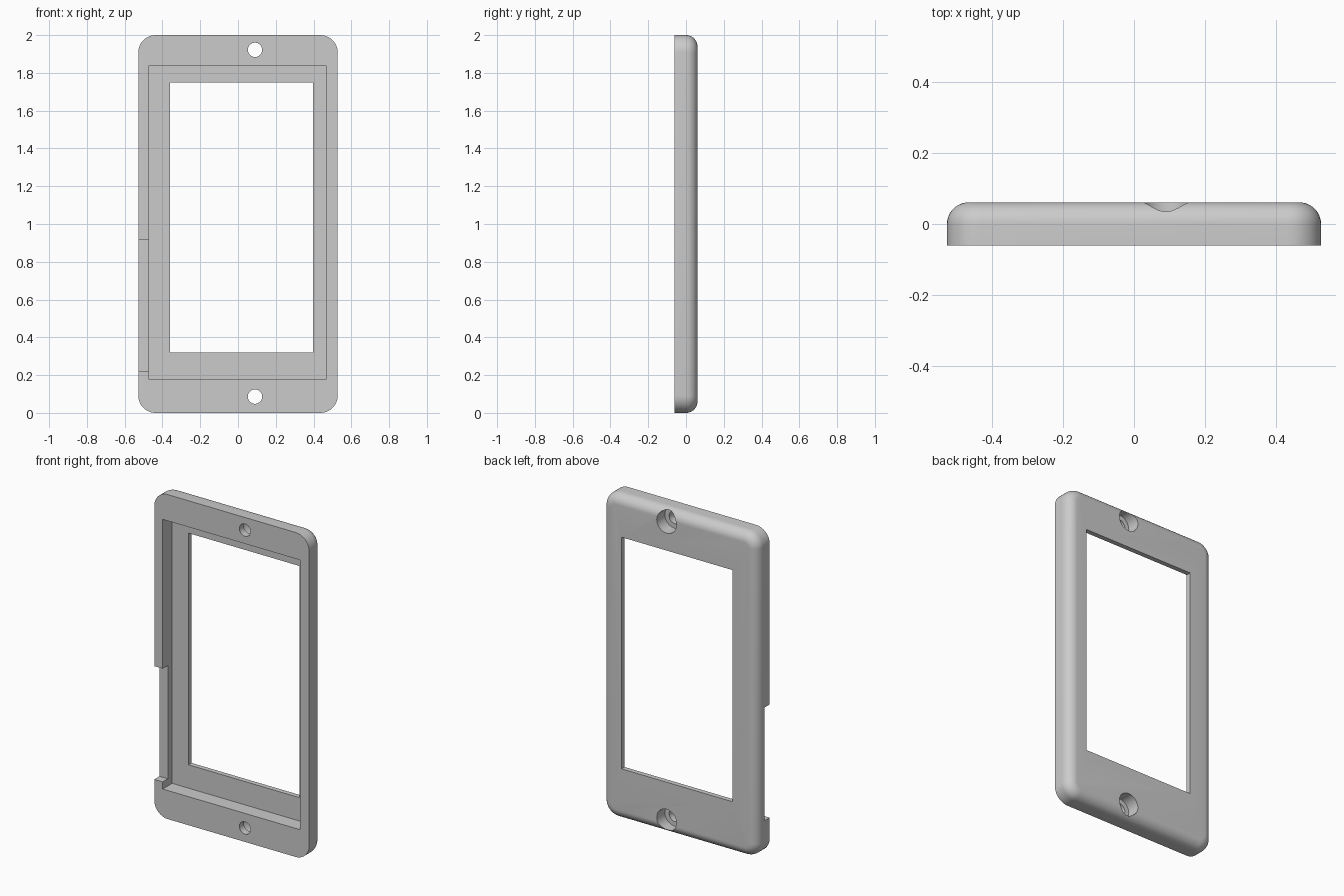
import bpy, bmesh
from math import pi, sin, cos

if "Cube" in bpy.data.objects:
    bpy.data.objects.remove(bpy.data.objects["Cube"])

HALF_W, HALF_D, HEIGHT = 0.528, 0.061, 2.0
CORNER, FILLET = 0.092, 0.061
STEPS = 10

grey = bpy.data.materials.new("plain grey")
grey.use_nodes = True
colour = (0.6, 0.6, 0.6, 1)
grey.diffuse_color = colour
grey.node_tree.nodes["Principled BSDF"].inputs["Base Color"].default_value = colour


def finish(name, bm):
    bmesh.ops.recalc_face_normals(bm, faces=bm.faces)
    mesh = bpy.data.meshes.new(name)
    bm.to_mesh(mesh)
    bm.free()
    mesh.materials.append(grey)
    obj = bpy.data.objects.new(name, mesh)
    bpy.context.collection.objects.link(obj)
    return obj


def outline(bm, inset, y):
    """Rounded rectangle in the xz plane, shrunk by inset."""
    radius = CORNER - inset
    ring = []
    for quarter, (sx, sz) in enumerate([(1, 1), (-1, 1), (-1, -1), (1, -1)]):
        cx = sx * (HALF_W - CORNER)
        cz = HEIGHT / 2 + sz * (HEIGHT / 2 - CORNER)
        for i in range(STEPS + 1):
            a = (quarter + i / STEPS) * pi / 2
            ring.append(bm.verts.new((cx + radius * cos(a), y, cz + radius * sin(a))))
    return ring


def block(x0, x1, y0, y1, z0, z1):
    bm = bmesh.new()
    bmesh.ops.create_cube(bm, size=1)
    for v in bm.verts:
        v.co.x = x1 if v.co.x > 0 else x0
        v.co.y = y1 if v.co.y > 0 else y0
        v.co.z = z1 if v.co.z > 0 else z0
    return finish("cutter", bm)


def drill(x, z, radius, y0, y1):
    bm = bmesh.new()
    rings = [[bm.verts.new((x + radius * cos(2 * pi * i / 40), y, z + radius * sin(2 * pi * i / 40)))
              for i in range(40)] for y in (y0, y1)]
    for ring in rings:
        bm.faces.new(ring)
    for i in range(40):
        j = (i + 1) % 40
        bm.faces.new((rings[0][i], rings[0][j], rings[1][j], rings[1][i]))
    return finish("cutter", bm)


# Plate with rounded corners and a filleted back edge
bm = bmesh.new()
rings = [outline(bm, 0, -HALF_D)]
for i in range(STEPS + 1):
    t = i / STEPS * pi / 2
    rings.append(outline(bm, FILLET * (1 - cos(t)), HALF_D - FILLET + FILLET * sin(t)))
for low, high in zip(rings, rings[1:]):
    for i in range(len(low)):
        j = (i + 1) % len(low)
        bm.faces.new((low[i], low[j], high[j], high[i]))
bm.faces.new(rings[0])
bm.faces.new(rings[-1])
frame = finish("screen_frame", bm)

# Screen pocket, window opening and side cable notch
cutters = [
    block(-0.471, 0.465, -0.2, 0.031, 0.176, 1.838),
    block(-0.36, 0.397, -0.2, 0.2, 0.32, 1.748),
    block(-0.7, -0.44, -0.2, -0.011, 0.22, 0.918),
]
# Screw holes, counterbored from the back
for z in (0.086, 1.922):
    cutters.append(drill(0.09, z, 0.038, -0.2, 0.2))
    cutters.append(drill(0.09, z, 0.067, -0.018, 0.2))

for cutter in cutters:
    cutter.hide_render = True
    cut = frame.modifiers.new("cut", "BOOLEAN")
    cut.operation, cut.solver, cut.object = "DIFFERENCE", "EXACT", cutter

# Bake the cuts and drop the helpers
graph = bpy.context.evaluated_depsgraph_get()
frame.data = bpy.data.meshes.new_from_object(frame.evaluated_get(graph))
frame.modifiers.clear()
for cutter in cutters:
    bpy.data.objects.remove(cutter)

for obj in bpy.context.selected_objects:
    obj.select_set(False)
frame.select_set(True)
bpy.context.view_layer.objects.active = frame
bpy.ops.object.shade_smooth_by_angle(angle=pi / 6)
